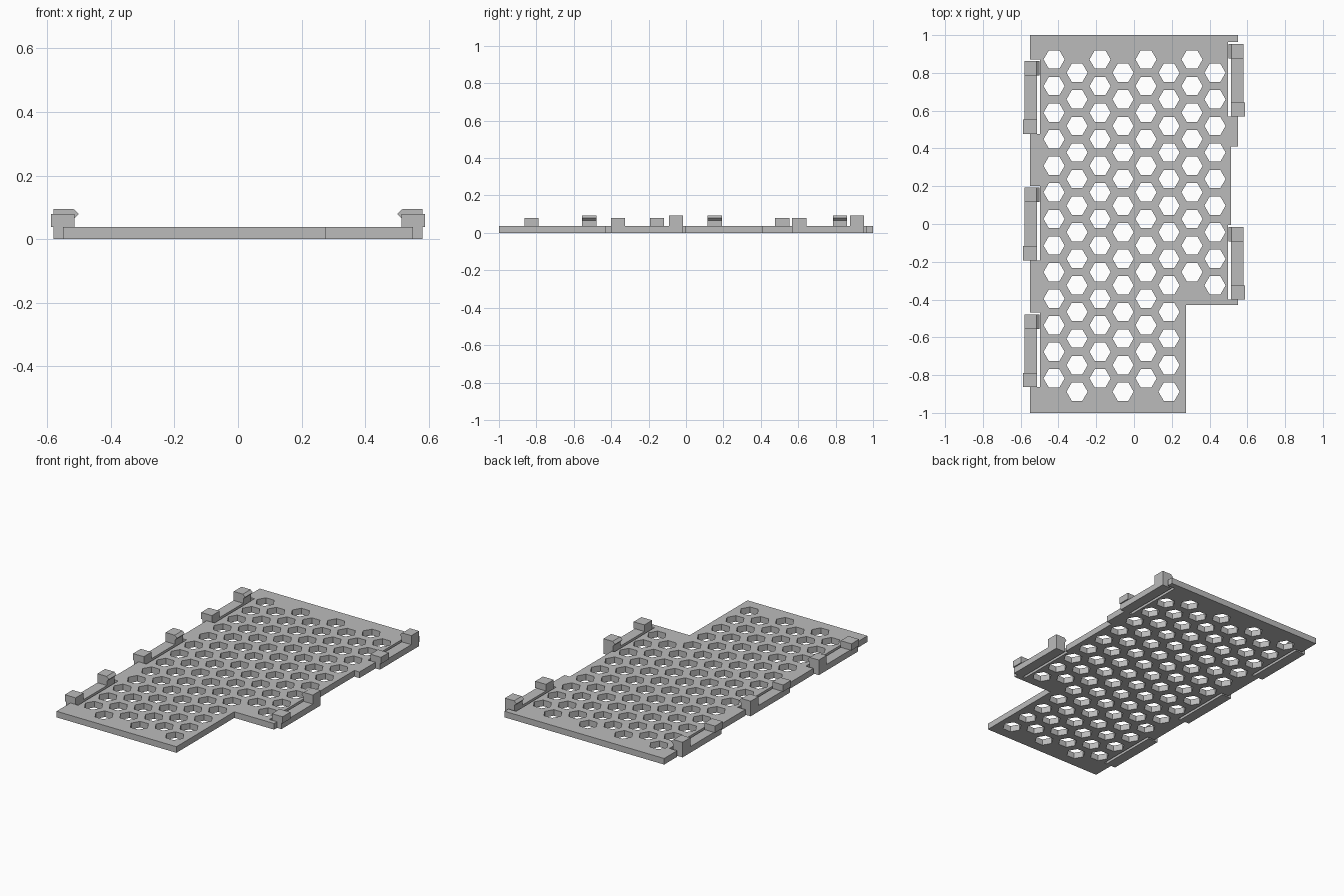
import bpy
import bmesh
import math

cube = bpy.data.objects.get("Cube")
if cube:
    bpy.data.objects.remove(cube, do_unlink=True)

THICK = 0.038          # panel thickness
EDGE = 0.55            # half width of the panel
ARM_IN, ARM_OUT = 0.514, 0.58
SLOT_IN = 0.497
ARM_LEN = 0.385
HEAD_LEN = 0.076
LEFT_TIPS = (0.862, 0.192, -0.479)     # clips on the -x side
RIGHT_TIPS = (0.953, -0.016)           # clips on the +x side

grey = bpy.data.materials.new("grey plastic")
grey.use_nodes = True
colour = (0.5, 0.5, 0.5, 1)
grey.diffuse_color = colour
grey.node_tree.nodes["Principled BSDF"].inputs["Base Color"].default_value = colour


def add_object(name, bm):
    bmesh.ops.recalc_face_normals(bm, faces=bm.faces)
    mesh = bpy.data.meshes.new(name)
    bm.to_mesh(mesh)
    bm.free()
    mesh.materials.append(grey)
    obj = bpy.data.objects.new(name, mesh)
    bpy.context.collection.objects.link(obj)
    return obj


def arm_outline(side, tip, edge_above):
    """Spring arm cut into the panel edge, listed from tip to root."""
    root, gap = tip - ARM_LEN, tip + 0.01
    pts = [(edge_above, gap), (SLOT_IN, gap), (SLOT_IN, root), (ARM_IN, root),
           (ARM_IN, tip), (ARM_OUT, tip), (ARM_OUT, root), (EDGE, root)]
    return [(side * x, y) for x, y in pts]


# Panel outline, clockwise from the back right corner
outline = [(EDGE, 1)]
outline += arm_outline(1, RIGHT_TIPS[0], EDGE)
outline += [(EDGE, 0.41), (ARM_IN, 0.41)]
outline += arm_outline(1, RIGHT_TIPS[1], ARM_IN)
outline += [(EDGE, -0.43), (0.276, -0.43), (0.276, -1), (-EDGE, -1)]
for tip in reversed(LEFT_TIPS):
    outline += reversed(arm_outline(-1, tip, EDGE))
outline.append((-EDGE, 1))

# Honeycomb of hexagonal holes
loops = [outline]
for col in range(8):
    for row in range(13 if col < 6 else 9):
        cx = -0.423 + 0.1217 * col
        cy = 0.871 - 0.1407 * (row + 0.5 * (col % 2))
        loops.append([(cx + 0.056 * math.cos(k * math.pi / 3),
                       cy + 0.056 * math.sin(k * math.pi / 3)) for k in range(6)])

# Fill the outline with its holes, then give it thickness
curve = bpy.data.curves.new("panel_profile", "CURVE")
curve.dimensions = "2D"
curve.fill_mode = "BOTH"
curve.extrude = THICK / 2
for loop in loops:
    spline = curve.splines.new("POLY")
    spline.points.add(len(loop) - 1)
    for point, (x, y) in zip(spline.points, loop):
        point.co = (x, y, 0, 1)
    spline.use_cyclic_u = True
profile = bpy.data.objects.new("panel_profile", curve)
bpy.context.collection.objects.link(profile)
bpy.context.view_layer.update()
flat = profile.evaluated_get(bpy.context.evaluated_depsgraph_get()).to_mesh()
bm = bmesh.new()
bm.from_mesh(flat)
bpy.data.objects.remove(profile, do_unlink=True)
bmesh.ops.remove_doubles(bm, verts=bm.verts, dist=0.0005)
bmesh.ops.translate(bm, verts=bm.verts, vec=(0, 0, THICK / 2))
for face in bm.faces:
    face.smooth = False
    face.material_index = 0
add_object("honeycomb_panel", bm)


def add_block(name, side, section, y_front, y_back):
    """Extrude an x-z cross-section along y."""
    bm = bmesh.new()
    face = bm.faces.new([bm.verts.new((side * x, y_front, z)) for x, z in section])
    out = bmesh.ops.extrude_face_region(bm, geom=[face])
    verts = [v for v in out["geom"] if isinstance(v, bmesh.types.BMVert)]
    bmesh.ops.translate(bm, verts=verts, vec=(0, y_back - y_front, 0))
    return add_object(name, bm)


# Hooked catch at each arm tip, plain stop at each arm root
hook = [(ARM_OUT, THICK), (ARM_OUT, 0.094), (0.517, 0.094), (0.501, 0.079),
        (0.514, 0.066), (ARM_IN, THICK)]
stop = [(0.588, THICK), (0.588, 0.079), (ARM_IN, 0.079), (ARM_IN, THICK)]
for label, side, tips in (("left", 1, RIGHT_TIPS), ("right", -1, LEFT_TIPS)):
    for i, tip in enumerate(tips, 1):
        root = tip - ARM_LEN
        add_block(f"{label}_catch_{i}", side, hook, tip - HEAD_LEN, tip)
        add_block(f"{label}_stop_{i}", side, stop, root, root + HEAD_LEN)
